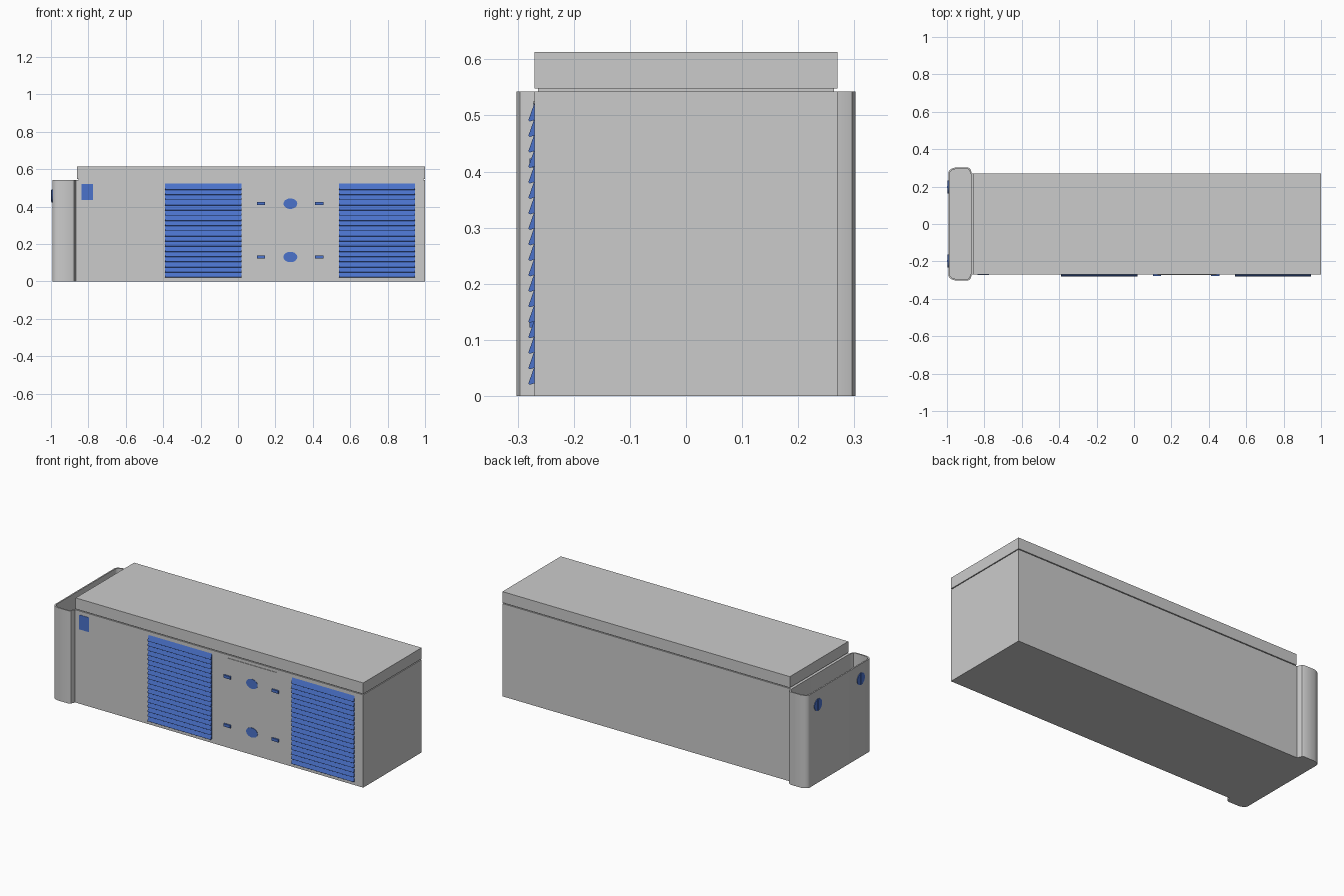
import bpy, bmesh, math
from mathutils import Vector

if "Cube" in bpy.data.objects:
    bpy.data.objects.remove(bpy.data.objects["Cube"])

blue = bpy.data.materials.new("blue_trim")
blue.diffuse_color = (0.07, 0.17, 0.6, 1)
blue.use_nodes = True
blue.node_tree.nodes["Principled BSDF"].inputs["Base Color"].default_value = blue.diffuse_color


def finish(name, bm, mat=None):
    bmesh.ops.recalc_face_normals(bm, faces=bm.faces[:])
    me = bpy.data.meshes.new(name)
    bm.to_mesh(me)
    bm.free()
    ob = bpy.data.objects.new(name, me)
    bpy.context.collection.objects.link(ob)
    if mat:
        me.materials.append(mat)
    return ob


def add_prism(bm, points, offset):
    """Extrude a closed 3D outline along an offset."""
    face = bm.faces.new([bm.verts.new(p) for p in points])
    ext = bmesh.ops.extrude_face_region(bm, geom=[face], use_keep_orig=True)
    verts = [g for g in ext["geom"] if isinstance(g, bmesh.types.BMVert)]
    bmesh.ops.translate(bm, verts=verts, vec=Vector(offset))


def box(name, x, y, z, mat=None):
    bm = bmesh.new()
    add_prism(bm, [(x[0], y[0], z[0]), (x[1], y[0], z[0]),
                   (x[1], y[1], z[0]), (x[0], y[1], z[0])], (0, 0, z[1] - z[0]))
    return finish(name, bm, mat)


# main casing, recessed seam and lid
box("casing", (-0.87, 1.0), (-0.27, 0.27), (0, 0.543))
box("lid_seam", (-0.852, 0.992), (-0.264, 0.264), (0.543, 0.548))
box("lid", (-0.862, 1.0), (-0.27, 0.27), (0.548, 0.613))

# end housing: open-topped tray with rounded outer corners
half = [(-0.866, 0.27), (-0.876, 0.296), (-0.887, 0.302), (-0.955, 0.302),
        (-0.975, 0.296), (-0.988, 0.287), (-0.993, 0.275)]
inner_half = [(-0.872, 0.264), (-0.882, 0.29), (-0.89, 0.294), (-0.953, 0.294),
              (-0.97, 0.289), (-0.981, 0.281), (-0.985, 0.27)]


def ring(bm, pts, z):
    full = pts + [(x, -y) for x, y in reversed(pts)]
    return [bm.verts.new((x, y, z)) for x, y in full]


bm = bmesh.new()
rings = [ring(bm, half, 0), ring(bm, half, 0.543),
         ring(bm, inner_half, 0.543), ring(bm, inner_half, 0.01)]
for a, b in zip(rings, rings[1:]):
    for i in range(len(a)):
        j = (i + 1) % len(a)
        bm.faces.new((a[i], a[j], b[j], b[i]))
bm.faces.new(rings[0])
bm.faces.new(rings[-1])
housing = finish("end_housing", bm)
bpy.context.view_layer.objects.active = housing
housing.select_set(True)
bpy.ops.object.shade_smooth_by_angle(angle=math.radians(40))
housing.select_set(False)

# louvred grilles made of overlapping wedge slats
for side, x0, x1 in (("left", -0.39, 0.02), ("right", 0.54, 0.945)):
    bm = bmesh.new()
    for i in range(18):
        z = 0.022 + i * 0.0276
        add_prism(bm, [(x0, -0.269, z + 0.034), (x0, -0.281, z),
                       (x0, -0.278, z - 0.002), (x0, -0.269, z + 0.001)],
                  (x1 - x0, 0, 0))
    finish("grille_" + side, bm, blue)

# door latches, oval badges and trim line
for row, z in (("lower", 0.13), ("upper", 0.415)):
    for side, x in (("left", 0.123), ("right", 0.434)):
        box(f"latch_{row}_{side}", (x - 0.022, x + 0.022), (-0.279, -0.268),
            (z - 0.008, z + 0.008), blue)
    bm = bmesh.new()
    oval = [(0.28 + 0.037 * math.cos(t * math.tau / 32), -0.269,
             z + 0.028 * math.sin(t * math.tau / 32)) for t in range(32)]
    add_prism(bm, oval, (0, -0.003, 0))
    finish("oval_plate_" + row, bm, blue)
box("door_trim", (0.125, 0.44), (-0.273, -0.268), (0.521, 0.525))

# square plate near the housing
box("label_plate", (-0.838, -0.775), (-0.272, -0.268), (0.436, 0.521), blue)

# round sockets with a grip bar on the end face
for side, y in (("front", -0.198), ("back", 0.198)):
    bm = bmesh.new()
    disc = [(-0.992, y + 0.035 * math.cos(t * math.tau / 24),
             0.457 + 0.035 * math.sin(t * math.tau / 24)) for t in range(24)]
    add_prism(bm, disc, (-0.004, 0, 0))
    finish("socket_" + side, bm, blue)
    box("socket_grip_" + side, (-1.0, -0.995), (y - 0.006, y + 0.006),
        (0.427, 0.487), blue)
